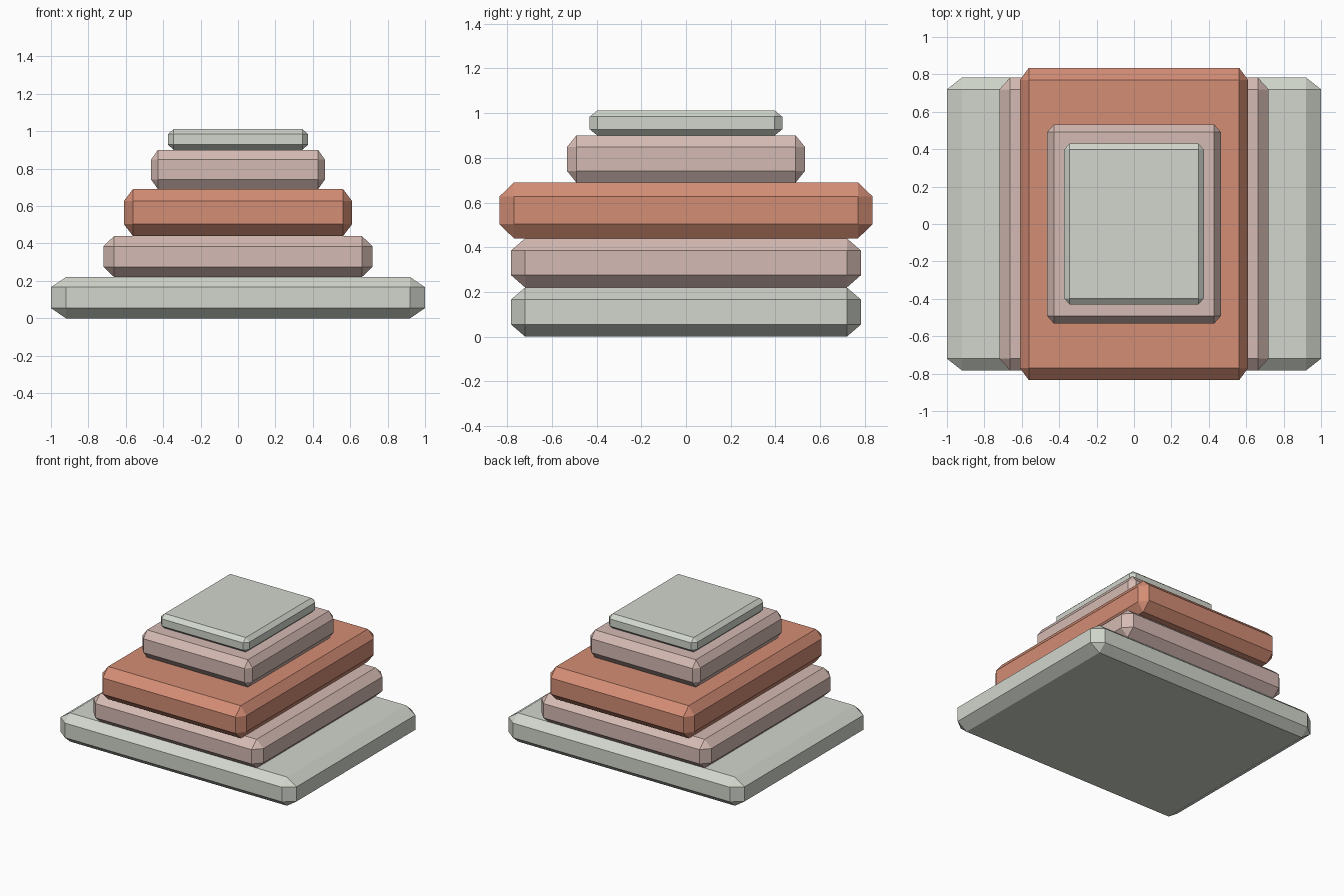
import bpy, bmesh, math
from itertools import product
from mathutils import Vector

if "Cube" in bpy.data.objects:
    bpy.data.objects.remove(bpy.data.objects["Cube"])


def srgb(r, g, b):
    lin = lambda c: c / 12.92 if c <= 0.04045 else ((c + 0.055) / 1.055) ** 2.4
    return (lin(r / 255), lin(g / 255), lin(b / 255), 1)


def material(name, rgb):
    m = bpy.data.materials.new(name)
    m.diffuse_color = srgb(*rgb)
    m.use_nodes = True
    m.node_tree.nodes["Principled BSDF"].inputs["Base Color"].default_value = m.diffuse_color
    return m


green = material("pale sage", (209, 214, 204))
pink = material("dusty pink", (213, 186, 179))
clay = material("terracotta", (211, 141, 117))


def slab(name, half, flat, z, z_flat, mat):
    """Chamfered block: half extents, flat-face half extents, z range, side-face z range."""
    mid = (z[0] + z[1]) / 2
    full = Vector((half[0], half[1], z[1] - mid))
    inner = Vector((flat[0], flat[1], z_flat - mid))
    bm = bmesh.new()
    # each corner is cut into three points, one on every adjoining face
    for signs in product((-1, 1), repeat=3):
        for axis in range(3):
            p = [s * (full[i] if i == axis else inner[i]) for i, s in enumerate(signs)]
            bm.verts.new((p[0], p[1], p[2] + mid))
    bmesh.ops.convex_hull(bm, input=bm.verts[:])
    bmesh.ops.dissolve_limit(bm, angle_limit=math.radians(1), verts=bm.verts[:], edges=bm.edges[:])
    bmesh.ops.recalc_face_normals(bm, faces=bm.faces[:])
    mesh = bpy.data.meshes.new(name)
    bm.to_mesh(mesh)
    bm.free()
    mesh.materials.append(mat)
    obj = bpy.data.objects.new(name, mesh)
    bpy.context.collection.objects.link(obj)


# stacked tiers, bottom to top
slab("base_slab", (1.0, 0.783), (0.92, 0.72), (0.0, 0.22), 0.166, green)
slab("lower_slab", (0.72, 0.783), (0.662, 0.72), (0.22, 0.44), 0.385, pink)
slab("middle_slab", (0.61, 0.835), (0.562, 0.77), (0.44, 0.69), 0.627, clay)
slab("upper_slab", (0.465, 0.533), (0.428, 0.491), (0.69, 0.90), 0.848, pink)
slab("top_slab", (0.374, 0.431), (0.344, 0.397), (0.90, 1.012), 0.984, green)
